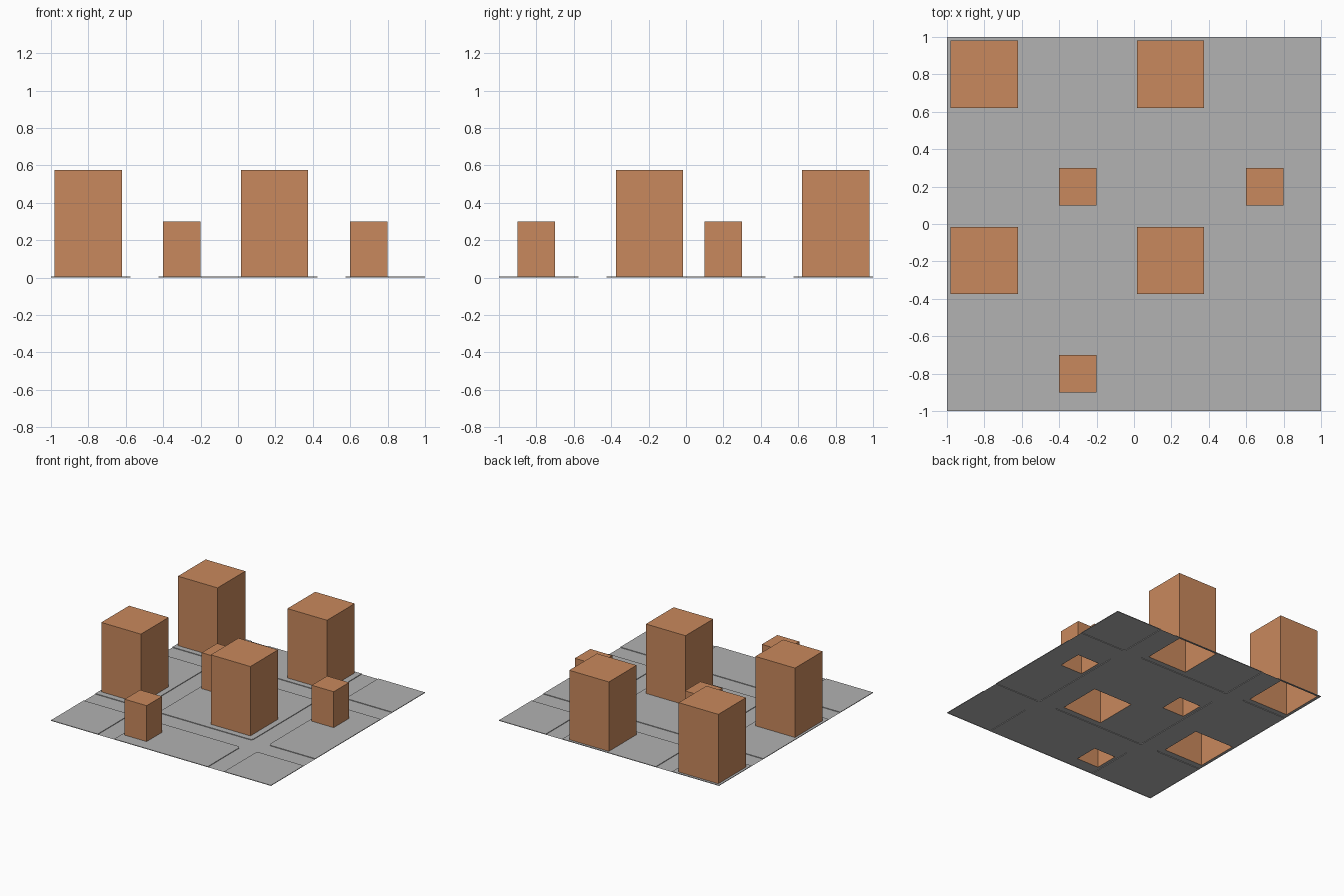
import bpy, bmesh, math

cube = bpy.data.objects.get("Cube")
if cube:
    bpy.data.objects.remove(cube, do_unlink=True)

CURB = 0.005        # height of the blocks above the street
RADIUS = 0.025      # rounded block corners
SPANS = [(-1, -0.575), (-0.425, 0.425), (0.575, 1)]
LARGE, SMALL = (0.36, 0.575), (0.2, 0.3)
BUILDINGS = [(x, y, *LARGE) for x in (-0.8, 0.195) for y in (-0.195, 0.8)]
BUILDINGS += [(x, y, *SMALL) for x, y in ((-0.3, 0.2), (0.7, 0.2), (-0.3, -0.8))]


def material(name, colour):
    mat = bpy.data.materials.new(name)
    mat.use_nodes = True
    mat.diffuse_color = colour
    mat.node_tree.nodes["Principled BSDF"].inputs["Base Color"].default_value = colour
    return mat


def make_object(name, bm, mat):
    mesh = bpy.data.meshes.new(name)
    bm.to_mesh(mesh)
    bm.free()
    mesh.materials.append(mat)
    obj = bpy.data.objects.new(name, mesh)
    bpy.context.collection.objects.link(obj)


def loop(bm, points, z):
    return [bm.verts.new((x, y, z)) for x, y in points]


def edges_of(bm, verts):
    pairs = zip(verts, verts[1:] + verts[:1])
    return [bm.edges.get(p) or bm.edges.new(p) for p in pairs]


def fill_up(bm, edges):
    result = bmesh.ops.triangle_fill(bm, edges=edges, use_beauty=True, normal=(0, 0, 1))
    for face in [f for f in result["geom"] if isinstance(f, bmesh.types.BMFace)]:
        face.normal_update()
        if face.normal.z < 0:
            face.normal_flip()


def square(x, y, size):
    h = size / 2
    return [(x - h, y - h), (x + h, y - h), (x + h, y + h), (x - h, y + h)]


def on_border(a, b):
    return any(abs(a.co[i]) > 0.999 and abs(a.co[i] - b.co[i]) < 1e-5 for i in (0, 1))


def block_outline(xs, ys):
    """Counter-clockwise outline, rounded where it meets a street crossing."""
    points = []
    corners = [(0, 0), (1, 0), (1, 1), (0, 1)]
    for k, (i, j) in enumerate(corners):
        x, y = xs[i], ys[j]
        if abs(x) == 1 or abs(y) == 1:
            points.append((x, y))
            continue
        cx, cy = x + RADIUS * (1 - 2 * i), y + RADIUS * (1 - 2 * j)
        for s in range(5):
            a = math.pi * (1 + k / 2 + s / 8)
            points.append((cx + RADIUS * math.cos(a), cy + RADIUS * math.sin(a)))
    return points


grey = material("paving grey", (0.445, 0.445, 0.445, 1))
orange = material("building orange", (0.584, 0.25, 0.109, 1))

# Raised blocks with curbs, open underneath the buildings
street = bmesh.new()
street_edges, border = [], []
for xs in SPANS:
    for ys in SPANS:
        outline = block_outline(xs, ys)
        bm = bmesh.new()
        top, low = loop(bm, outline, CURB), loop(bm, outline, 0)
        edges = edges_of(bm, top)
        for x, y, size, _ in BUILDINGS:
            if xs[0] < x < xs[1] and ys[0] < y < ys[1]:
                edges += edges_of(bm, loop(bm, square(x, y, size), CURB))
        fill_up(bm, edges)
        n = len(outline)
        for k in range(n):
            bm.faces.new((low[k], low[(k + 1) % n], top[(k + 1) % n], top[k]))
        make_object("city_block", bm, grey)

        # Matching edge of the street
        rim = loop(street, outline, 0)
        for a, b in zip(rim, rim[1:] + rim[:1]):
            if not on_border(a, b):
                street_edges.append(street.edges.new((a, b)))
        border += [v for v in rim if max(abs(v.co.x), abs(v.co.y)) > 0.999]

# Street sheet between the blocks, closed across each street end
for a in border:
    for b in border:
        gap = (b.co - a.co).length
        if on_border(a, b) and 0.1 < gap < 0.2 and not street.edges.get((a, b)):
            street_edges.append(street.edges.new((a, b)))
fill_up(street, street_edges)
make_object("street", street, grey)

# Hollow buildings without a floor
for x, y, size, height in BUILDINGS:
    bm = bmesh.new()
    low, top = (loop(bm, square(x, y, size), z) for z in (CURB, height))
    bm.faces.new(top)
    for k in range(4):
        m = (k + 1) % 4
        bm.faces.new((low[k], low[m], top[m], top[k]))
    make_object("large_building" if size > 0.3 else "small_building", bm, orange)
